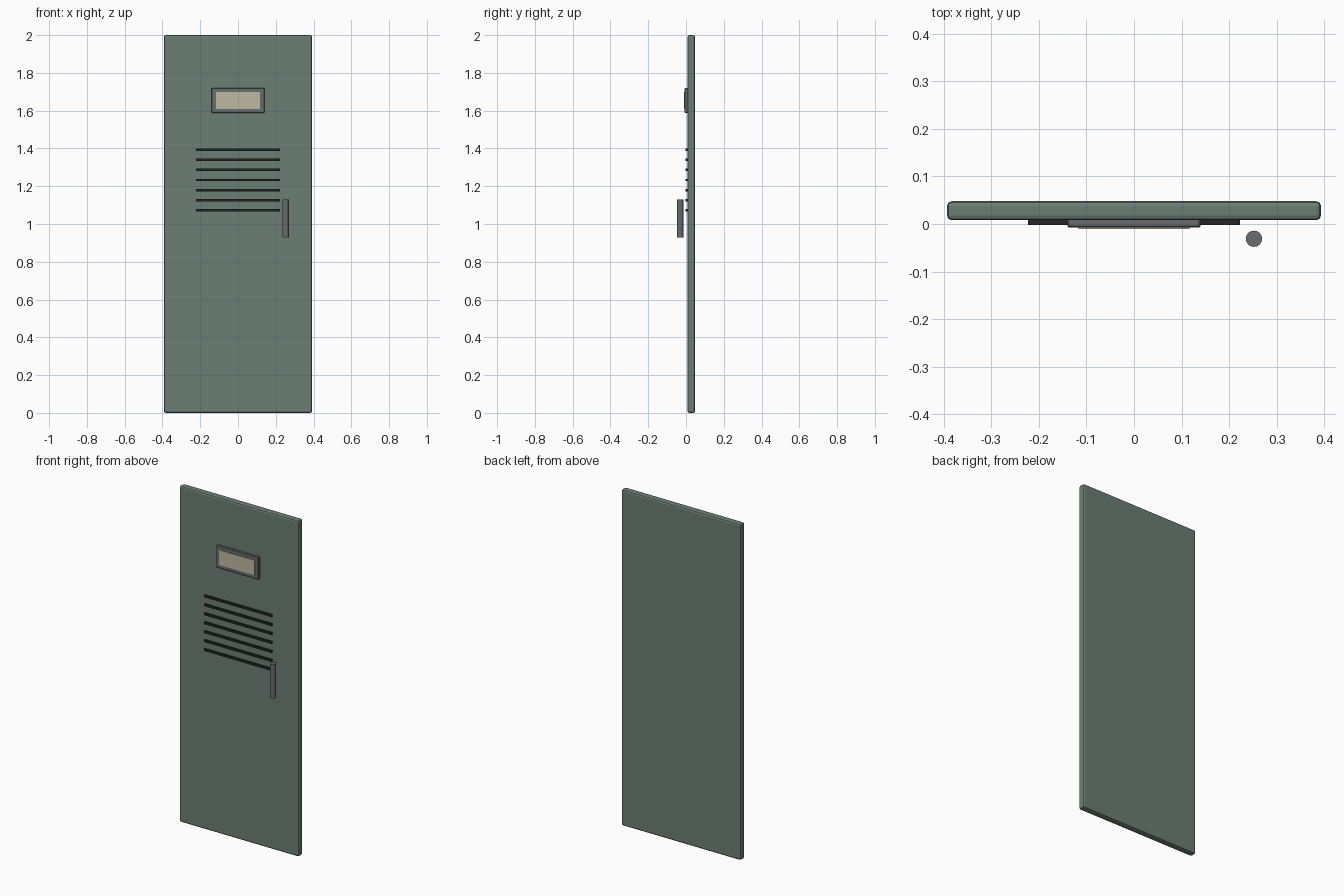
import bpy

if "Cube" in bpy.data.objects:
    bpy.data.objects.remove(bpy.data.objects["Cube"])


def material(name, rgb):
    m = bpy.data.materials.new(name)
    m.diffuse_color = (*rgb, 1)
    m.use_nodes = True
    m.node_tree.nodes["Principled BSDF"].inputs["Base Color"].default_value = m.diffuse_color
    return m


green = material("green_paint", (0.15, 0.21, 0.175))
dark = material("dark_slot", (0.015, 0.02, 0.018))
metal = material("grey_metal", (0.14, 0.155, 0.155))
card = material("cream_card", (0.52, 0.48, 0.36))


def finish(ob, name, mat, bevel=0.0, segments=2):
    ob.name = name
    ob.data.materials.append(mat)
    if bevel:
        b = ob.modifiers.new("edge_bevel", "BEVEL")
        b.width = bevel
        b.segments = segments
    return ob


def box(name, x, y, z, mat, bevel=0.0, segments=2):
    """Box from (min, max) ranges on each axis."""
    bpy.ops.mesh.primitive_cube_add(
        size=1, location=[(r[0] + r[1]) / 2 for r in (x, y, z)])
    ob = bpy.context.object
    ob.scale = [r[1] - r[0] for r in (x, y, z)]
    bpy.ops.object.transform_apply(location=False, rotation=False, scale=True)
    return finish(ob, name, mat, bevel, segments)


# Door panel
box("door_panel", (-0.393, 0.393), (0.008, 0.048), (0, 2), green, 0.01)

# Label holder and its card
box("label_frame", (-0.14, 0.14), (-0.007, 0.012), (1.588, 1.721), metal, 0.003, 1)
box("label_card", (-0.117, 0.117), (-0.011, 0.0), (1.61, 1.699), card)

# Ventilation slots
for i in range(7):
    z = 1.073 + i * 0.0533
    box(f"vent_slot_{i + 1}", (-0.223, 0.223), (-0.002, 0.012),
        (z - 0.0065, z + 0.0065), dark)

# Upright bar handle
bpy.ops.mesh.primitive_cylinder_add(
    vertices=24, radius=0.017, depth=0.202, location=(0.252, -0.031, 1.03))
bpy.ops.object.shade_smooth_by_angle()
finish(bpy.context.object, "handle", metal)
